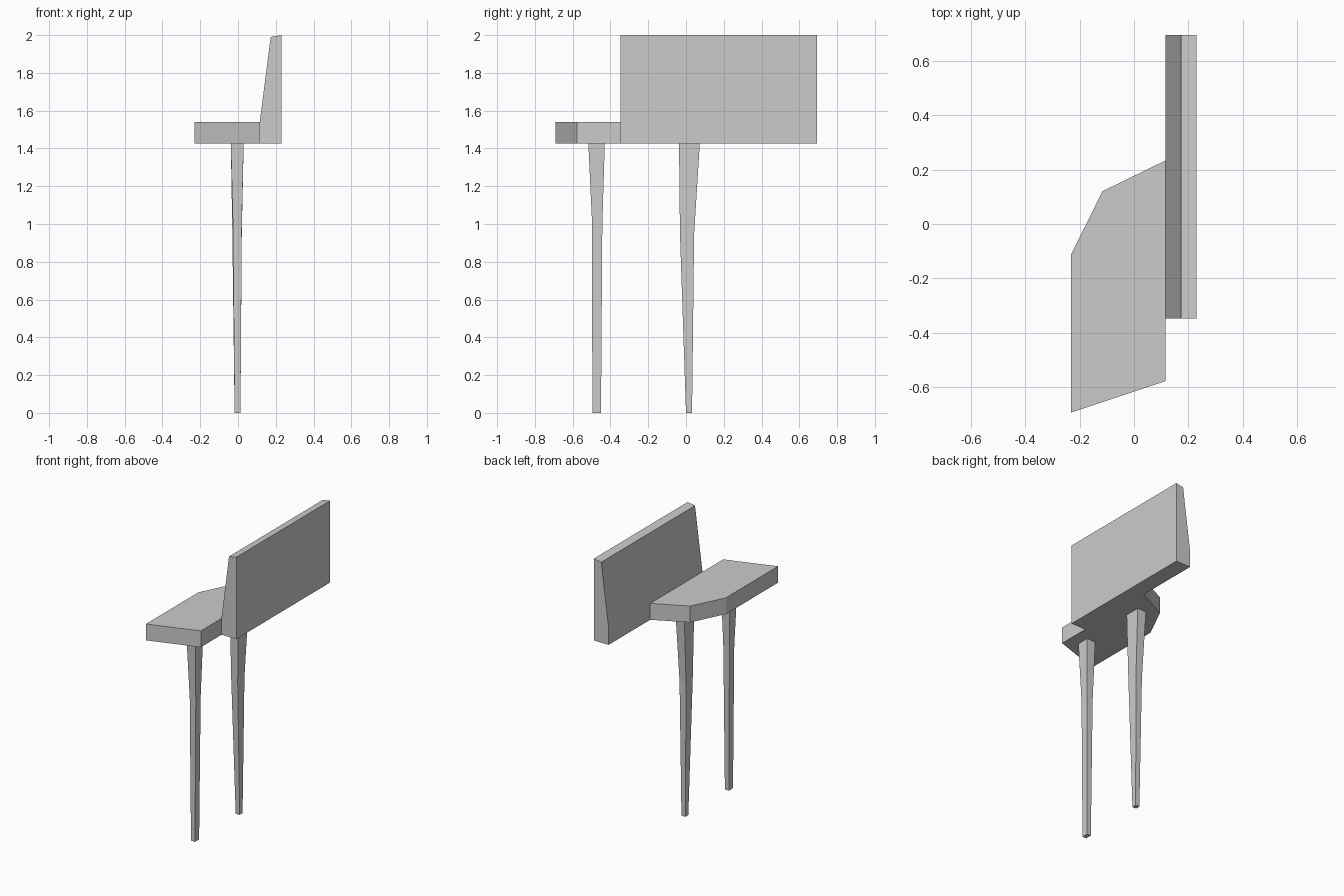
import bpy, bmesh
from mathutils import Vector

if "Cube" in bpy.data.objects:
    bpy.data.objects.remove(bpy.data.objects["Cube"])


def make_object(name, bm):
    bmesh.ops.recalc_face_normals(bm, faces=bm.faces)
    mesh = bpy.data.meshes.new(name)
    bm.to_mesh(mesh)
    bm.free()
    obj = bpy.data.objects.new(name, mesh)
    bpy.context.collection.objects.link(obj)
    return obj


def extrude_outline(name, points, offset):
    """Solid made by sweeping a flat outline along an offset."""
    bm = bmesh.new()
    face = bm.faces.new([bm.verts.new(p) for p in points])
    swept = bmesh.ops.extrude_face_region(bm, geom=[face], use_keep_orig=True)
    verts = [g for g in swept["geom"] if isinstance(g, bmesh.types.BMVert)]
    bmesh.ops.translate(bm, verts=verts, vec=Vector(offset))
    return make_object(name, bm)


def tapered_leg(name, sections):
    """Four-sided leg from (z, x0, x1, y0, y1) sections."""
    bm = bmesh.new()
    rings = [[bm.verts.new((x, y, z)) for x, y in
              ((x0, y0), (x1, y0), (x1, y1), (x0, y1))]
             for z, x0, x1, y0, y1 in sections]
    for low, high in zip(rings, rings[1:]):
        for i in range(4):
            j = (i + 1) % 4
            bm.faces.new((low[i], low[j], high[j], high[i]))
    bm.faces.new(rings[0][::-1])
    bm.faces.new(rings[-1])
    return make_object(name, bm)


SEAT_BOTTOM, SEAT_TOP = 1.425, 1.54

# Seat slab with angled corners
seat_outline = [(-0.231, -0.692), (0.115, -0.577), (0.115, 0.233),
                (-0.116, 0.12), (-0.231, -0.112)]
extrude_outline("seat", [(x, y, SEAT_BOTTOM) for x, y in seat_outline],
                (0, 0, SEAT_TOP - SEAT_BOTTOM))

# Sloped backrest panel
back_profile = [(0.115, SEAT_BOTTOM), (0.23, SEAT_BOTTOM), (0.23, 2.0),
                (0.173, 1.99), (0.115, SEAT_TOP)]
extrude_outline("backrest", [(x, -0.347, z) for x, z in back_profile],
                (0, 1.041, 0))

# Tapered legs
tapered_leg("front_leg", [(0.0, -0.018, 0.013, -0.496, -0.45),
                          (1.0, -0.027, 0.02, -0.497, -0.443),
                          (SEAT_BOTTOM, -0.038, 0.03, -0.517, -0.43)])
tapered_leg("rear_leg", [(0.0, -0.018, 0.013, 0.0, 0.032),
                         (0.95, -0.03, 0.02, -0.032, 0.043),
                         (SEAT_BOTTOM, -0.038, 0.03, -0.037, 0.073)])
